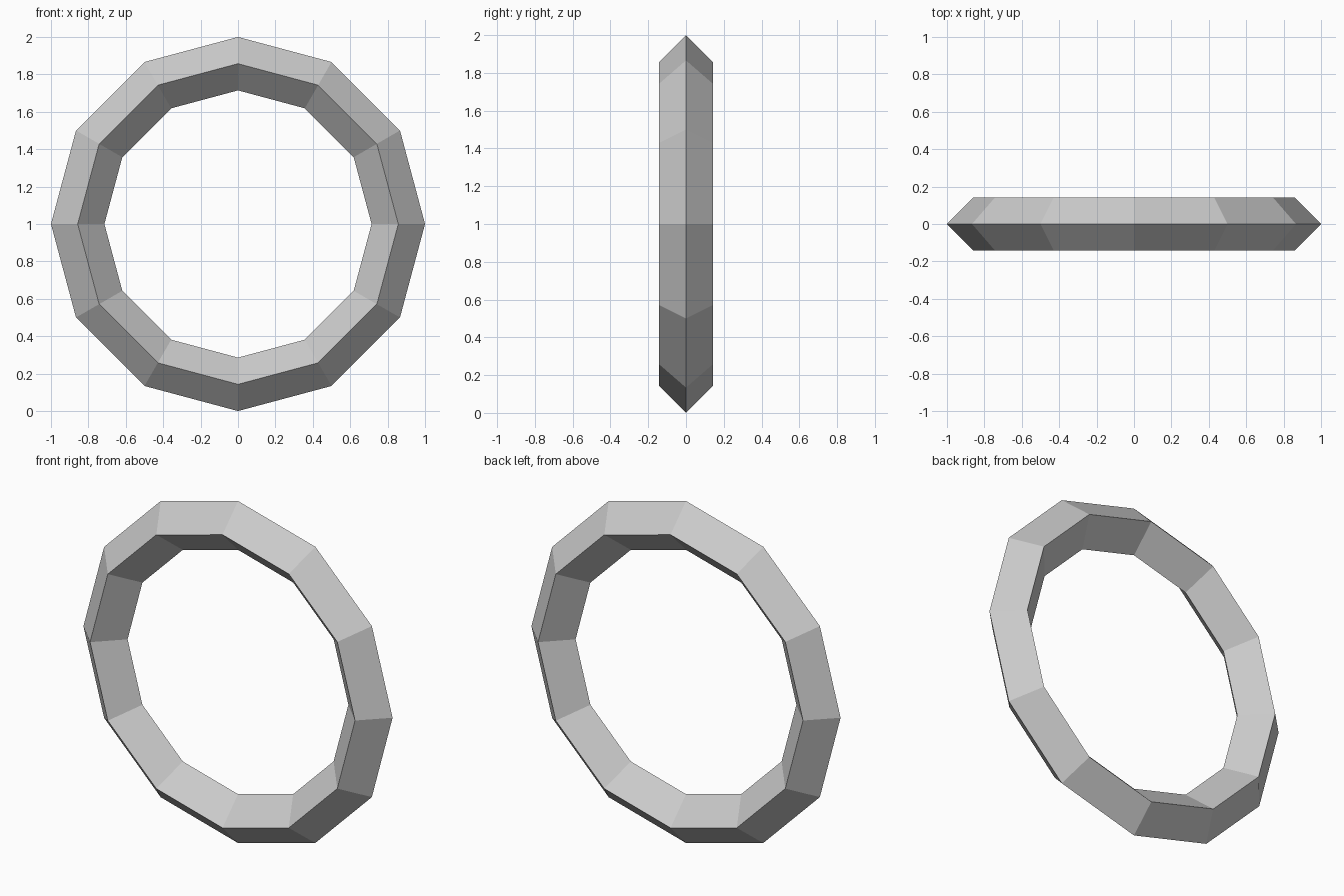
import bpy
import math

if "Cube" in bpy.data.objects:
    bpy.data.objects.remove(bpy.data.objects["Cube"])

# Low-poly ring: 12 segments around, diamond cross-section, standing upright
OUTER_RADIUS = 1.0
TUBE_RADIUS = 1.0 / 7.0

bpy.ops.mesh.primitive_torus_add(
    major_segments=12,
    minor_segments=4,
    major_radius=OUTER_RADIUS - TUBE_RADIUS,
    minor_radius=TUBE_RADIUS,
    location=(0, 0, OUTER_RADIUS),
    rotation=(math.pi / 2, 0, 0),
)
ring = bpy.context.object
ring.name = "ring"
bpy.ops.object.shade_flat()
